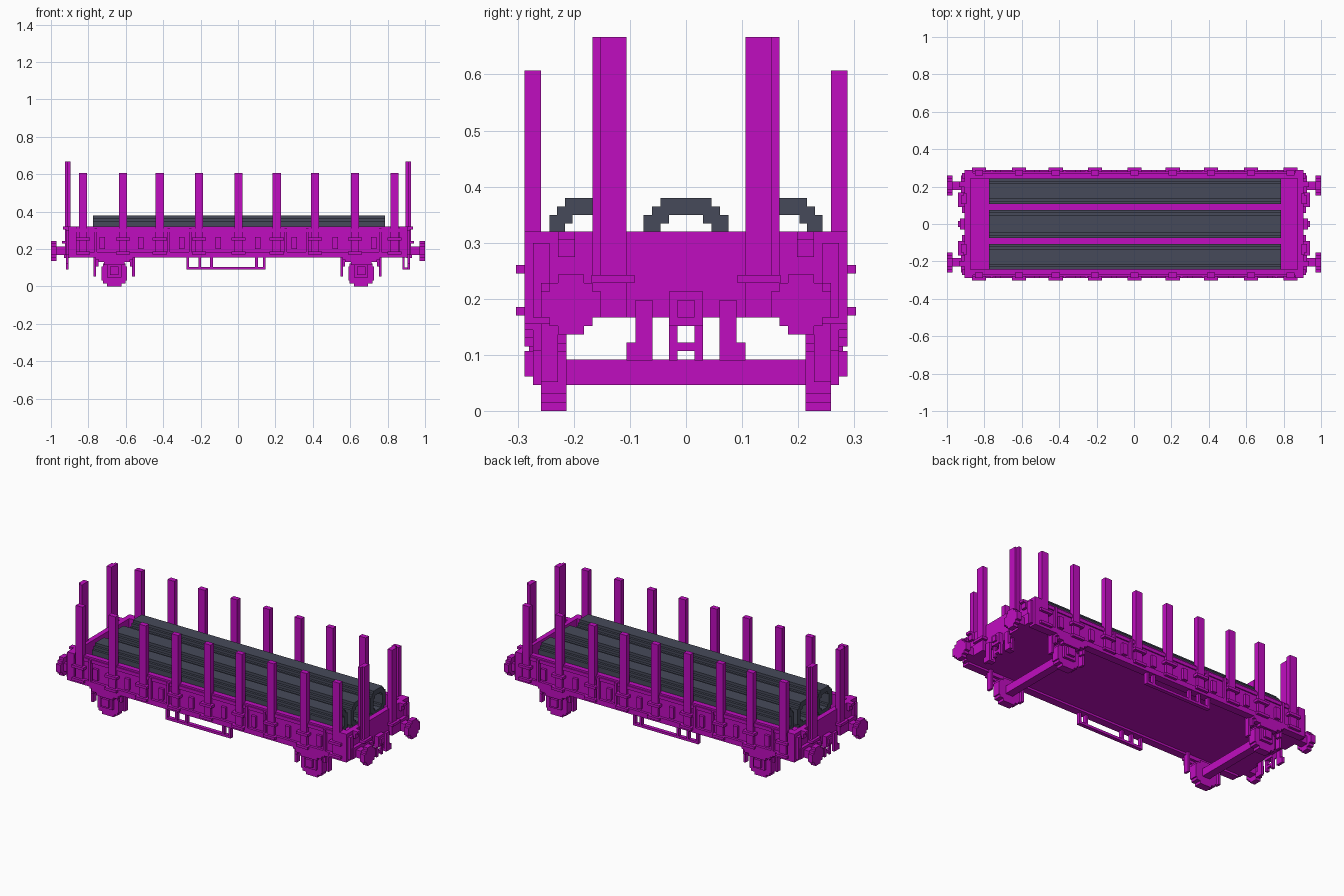
import bpy, bmesh
from mathutils import Vector

cube = bpy.data.objects.get("Cube")
if cube:
    bpy.data.objects.remove(cube, do_unlink=True)

V = 0.0152  # block size shared by all stepped shapes


def material(name, rgb):
    m = bpy.data.materials.new(name)
    m.use_nodes = True
    m.diffuse_color = (*rgb, 1)
    m.node_tree.nodes["Principled BSDF"].inputs["Base Color"].default_value = (*rgb, 1)
    return m


MAGENTA = material("magenta paint", (0.53, 0.004, 0.53))
SLATE = material("slate pipe", (0.061, 0.068, 0.102))


def finish(name, bm, mat):
    bmesh.ops.recalc_face_normals(bm, faces=bm.faces)
    mesh = bpy.data.meshes.new(name)
    bm.to_mesh(mesh)
    bm.free()
    mesh.materials.append(mat)
    bpy.context.collection.objects.link(bpy.data.objects.new(name, mesh))


def add_box(bm, x, y, z):
    """Box from (low, high) ranges; reversed ranges are fine."""
    made = bmesh.ops.create_cube(bm, size=1)["verts"]
    for v in made:
        v.co = Vector([(r[0] + r[1]) / 2 + c * abs(r[1] - r[0])
                       for r, c in zip((x, y, z), v.co)])


def boxes(name, ranges, mirror_x=False, mirror_y=False):
    """One object of boxes, repeated across the chosen axes."""
    bm = bmesh.new()
    for sx in (1, -1) if mirror_x else (1,):
        for sy in (1, -1) if mirror_y else (1,):
            for x, y, z in ranges:
                add_box(bm, [sx * a for a in x], [sy * a for a in y], z)
    finish(name, bm, MAGENTA)


def stepped_loop(quadrant):
    """Full stepped circle from the corners of its first quadrant."""
    q, r = quadrant, quadrant[::-1]
    return (q + [(-a, b) for a, b in r] + [(-a, -b) for a, b in q]
            + [(a, -b) for a, b in r])


def disc(name, quadrant, place, lo, hi):
    """Solid stepped disc; place maps (u, v, depth) to a position."""
    bm = bmesh.new()
    pts = stepped_loop(quadrant)
    ends = [[bm.verts.new(place(u * V, v * V, d)) for u, v in pts] for d in (lo, hi)]
    for ring in ends:
        bm.faces.new(ring)
    for i in range(len(pts)):
        j = (i + 1) % len(pts)
        bm.faces.new((ends[0][i], ends[0][j], ends[1][j], ends[1][i]))
    finish(name, bm, MAGENTA)


# Wagon tub: floor, walls and the sill hanging below the side walls
boxes("floor", [((-0.9, 0.9), (-0.27, 0.27), (0.167, 0.228))])
boxes("side_wall", [((-0.905, 0.905), (0.243, 0.273), (0.155, 0.32)),
                    ((-0.89, 0.89), (0.27, 0.288), (0.155, 0.185)),
                    ((-0.89, 0.89), (0.27, 0.28), (0.29, 0.31))], mirror_y=True)
boxes("end_wall", [((0.875, 0.905), (-0.273, 0.273), (0.167, 0.32))], mirror_x=True)
boxes("corner_post", [((0.86, 0.905), (0.258, 0.288), (0.155, 0.32)),
                      ((0.9, 0.92), (0.243, 0.273), (0.167, 0.3)),
                      ((0.9, 0.935), (0.198, 0.228), (0.305, 0.32)),
                      ((0.9, 0.92), (0.198, 0.228), (0.275, 0.32))],
      mirror_x=True, mirror_y=True)

# Side stakes with their clamps
stakes = (-0.828, -0.615, -0.418, -0.208, 0.002, 0.207, 0.412, 0.625, 0.837)
boxes("side_stakes", [((x - 0.022, x + 0.022), (0.258, 0.288), (0.155, 0.607))
                      for x in stakes], mirror_y=True)
boxes("stake_clamps", [((x - 0.038, x + 0.038), (0.27, 0.303), (z, z + V))
                       for x in stakes for z in (0.17, 0.245)], mirror_y=True)

# Small latches and upright straps on the side walls
boxes("side_latches", [((x - 0.015, x + 0.015), (0.27, 0.288), (0.2, 0.265))
                       for x in (-0.725, -0.52, -0.3, -0.105, 0.105, 0.3, 0.52, 0.725)],
      mirror_y=True)
boxes("side_straps", [((x - 0.007, x + 0.007), (0.27, 0.288), (0.185, 0.31))
                      for x in (-0.76, -0.37, -0.255, 0.255, 0.37, 0.76)], mirror_y=True)

# End stakes with their clamps
boxes("end_stakes", [((0.895, 0.925), (0.106, 0.152), (0.167, 0.667)),
                     ((0.895, 0.912), (0.15, 0.167), (0.167, 0.667))],
      mirror_x=True, mirror_y=True)
boxes("end_stake_clamps", [((0.9, 0.94), (0.092, 0.168), (0.228, 0.243))],
      mirror_x=True, mirror_y=True)

# Buffers
buffer_shape = [(3.5, 1.5), (2.5, 1.5), (2.5, 2.5), (1.5, 2.5), (1.5, 3.5)]
boxes("buffer_shaft", [((0.9, 0.975), (0.182, 0.228), (0.167, 0.213)),
                       ((0.9, 0.925), (0.152, 0.258), (0.167, 0.228))],
      mirror_x=True, mirror_y=True)
for sx in (1, -1):
    for sy in (1, -1):
        disc("buffer_head", buffer_shape,
             lambda u, v, d: (sx * d, sy * 0.205 + u, 0.19 + v), 0.97, 1.0)

# Coupling ladder and hanging hooks at each end
boxes("coupling", [((0.9, 0.93), (-0.03, 0.03), (0.152, 0.213)),
                   ((0.905, 0.92), (0.015, 0.03), (0.09, 0.16)),
                   ((0.905, 0.92), (-0.03, -0.015), (0.09, 0.16)),
                   ((0.905, 0.92), (-0.03, 0.03), (0.107, 0.122)),
                   ((0.92, 0.94), (-0.015, 0.015), (0.167, 0.198))], mirror_x=True)
boxes("end_hooks", [((0.905, 0.92), (0.06, 0.09), (0.09, 0.198)),
                    ((0.905, 0.92), (0.06, 0.106), (0.09, 0.122))],
      mirror_x=True, mirror_y=True)
boxes("hook_loops", [((0.88, 0.89), (0.06, 0.09), (0.09, 0.17)),
                     ((0.88, 0.92), (0.06, 0.09), (0.09, 0.1))], mirror_y=True)

# Wheels, axles, springs, axle boxes and brake shoes
wheel_shape = [(4.5, 2.5), (4, 2.5), (4, 3.5), (2.5, 3.5), (2.5, 4.5)]
for cx in (-0.662, 0.658):
    for sy in (1, -1):
        disc("wheel", wheel_shape,
             lambda u, v, d: (cx + u, sy * d, 0.0684 + v), 0.213, 0.258)
    boxes("axle", [((cx - 0.023, cx + 0.023), (-0.22, 0.22), (0.047, 0.092))])
    boxes("axle_box", [((cx - 0.038, cx + 0.038), (0.25, 0.273), (0.047, 0.14)),
                       ((cx - 0.023, cx + 0.023), (0.27, 0.288), (0.062, 0.107)),
                       ((cx - 0.055, cx + 0.055), (0.258, 0.288), (0.115, 0.13)),
                       ((cx - 0.085, cx + 0.085), (0.258, 0.288), (0.13, 0.145)),
                       ((cx - 0.1, cx + 0.1), (0.243, 0.288), (0.145, 0.16))],
          mirror_y=True)
    shoes = []
    for s in (1, -1):
        shoes += [((cx + s * 0.096, cx + s * 0.11), (0.228, 0.258), (0.052, 0.17)),
                  ((cx + s * 0.085, cx + s * 0.1), (0.243, 0.273), (0.107, 0.16))]
    boxes("brake_shoes", shoes, mirror_y=True)

# Open step frame hanging below each side
boxes("step_frame", [((-0.275, 0.148), (0.258, 0.28), (0.09, 0.104))]
      + [((x - 0.007, x + 0.007), (0.258, 0.28), (0.09, 0.16))
         for x in (-0.268, -0.205, -0.142, 0.099, 0.141)], mirror_y=True)

# Hollow stepped pipes lying along the floor
outer = stepped_loop([(5, 3), (4, 3), (4, 4), (3, 4), (3, 5)])
inner = stepped_loop([(3, 2), (2.5, 2), (2, 2), (2, 2.5), (2, 3)])
for cy, squeeze in ((-0.175, 0.9), (0, 1), (0.175, 0.9)):
    bm = bmesh.new()
    rings = [[bm.verts.new((x, cy + u * V * squeeze, 0.304 + v * V)) for u, v in loop]
             for x, loop in ((-0.775, inner), (-0.775, outer), (0.785, outer), (0.785, inner))]
    for k in range(4):
        a, b = rings[k], rings[(k + 1) % 4]
        for i in range(len(outer)):
            j = (i + 1) % len(outer)
            bm.faces.new((a[i], a[j], b[j], b[i]))
    finish("pipe", bm, SLATE)
